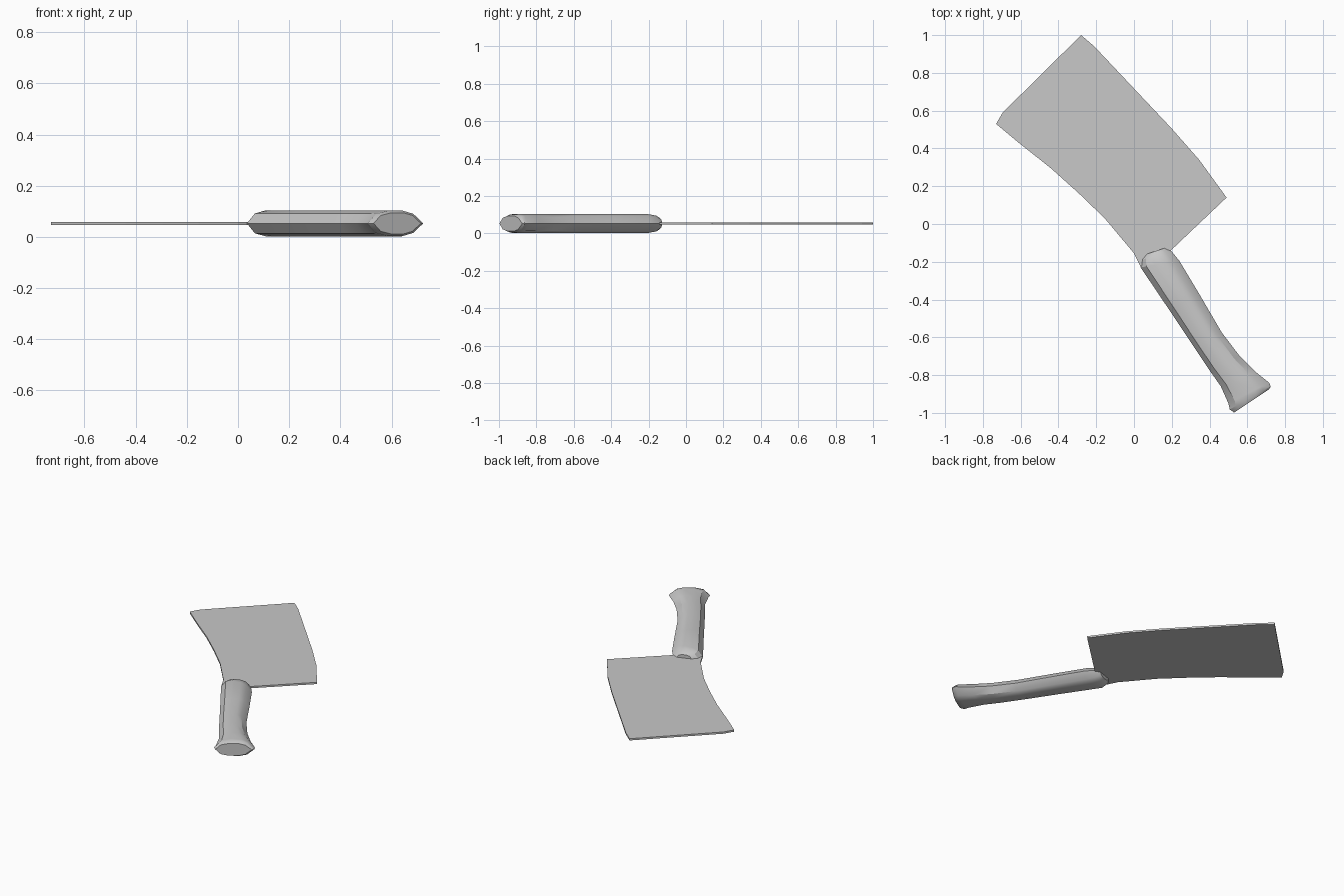
import bpy, bmesh
from mathutils import Vector

if "Cube" in bpy.data.objects:
    bpy.data.objects.remove(bpy.data.objects["Cube"])

MID = 0.053          # height of the knife's centre plane
steel = bpy.data.materials.new("plain_grey")
steel.diffuse_color = (0.58, 0.58, 0.58, 1)
steel.use_nodes = True
steel.node_tree.nodes["Principled BSDF"].inputs["Base Color"].default_value = steel.diffuse_color


def finish(name, bm):
    bmesh.ops.recalc_face_normals(bm, faces=bm.faces)
    mesh = bpy.data.meshes.new(name)
    bm.to_mesh(mesh)
    bm.free()
    mesh.materials.append(steel)
    ob = bpy.data.objects.new(name, mesh)
    bpy.context.collection.objects.link(ob)
    return ob


# Blade: flat curved outline, extruded to a thin plate
outline = [(-0.28, 1.0), (-0.21, 0.94), (0.2, 0.505), (0.345, 0.34), (0.49, 0.14),
           (0.195, -0.14), (0.13, -0.21), (0.035, -0.225), (0.0, -0.155),
           (-0.155, 0.03), (-0.295, 0.165), (-0.44, 0.295), (-0.61, 0.43),
           (-0.73, 0.53), (-0.695, 0.59)]
bm = bmesh.new()
face = bm.faces.new([bm.verts.new((x, y, MID - 0.006)) for x, y in outline])
ext = bmesh.ops.extrude_face_region(bm, geom=[face])
bmesh.ops.translate(bm, vec=(0, 0, 0.012),
                    verts=[v for v in ext["geom"] if isinstance(v, bmesh.types.BMVert)])
finish("blade", bm)

# Handle: bevelled cross-section lofted through (left, right, height) stations
stations = [((0.065, -0.16), (0.165, -0.126), 0.55),
            ((0.04, -0.19), (0.195, -0.14), 0.82),
            ((0.035, -0.23), (0.24, -0.195), 1.0),
            ((0.19, -0.46), (0.345, -0.37), 1.0),
            ((0.31, -0.64), (0.465, -0.575), 1.0),
            ((0.40, -0.775), (0.56, -0.70), 1.0),
            ((0.46, -0.86), (0.64, -0.78), 1.0),
            ((0.50, -0.95), (0.715, -0.84), 1.0),
            ((0.507, -0.982), (0.724, -0.86), 0.96),
            ((0.53, -0.998), (0.715, -0.875), 0.8)]
upper = [(0, 0), (0.15, 0.76), (0.36, 1), (0.64, 1), (0.82, 0.76), (1, 0)]
section = upper + [(t, -h) for t, h in upper[-2:0:-1]]
bm = bmesh.new()
rings = []
for left, right, height in stations:
    a, b = Vector(left), Vector(right)
    ring = []
    for t, h in section:
        p = a.lerp(b, t)
        ring.append(bm.verts.new((p.x, p.y, MID + 0.051 * h * height)))
    rings.append(ring)
n = len(section)
for r0, r1 in zip(rings, rings[1:]):
    for i in range(n):
        j = (i + 1) % n
        bm.faces.new((r0[i], r0[j], r1[j], r1[i]))
bm.faces.new(rings[0])
bm.faces.new(rings[-1])
handle = finish("handle", bm)
bpy.context.view_layer.objects.active = handle
handle.select_set(True)
bpy.ops.object.shade_smooth_by_angle(angle=0.52)
